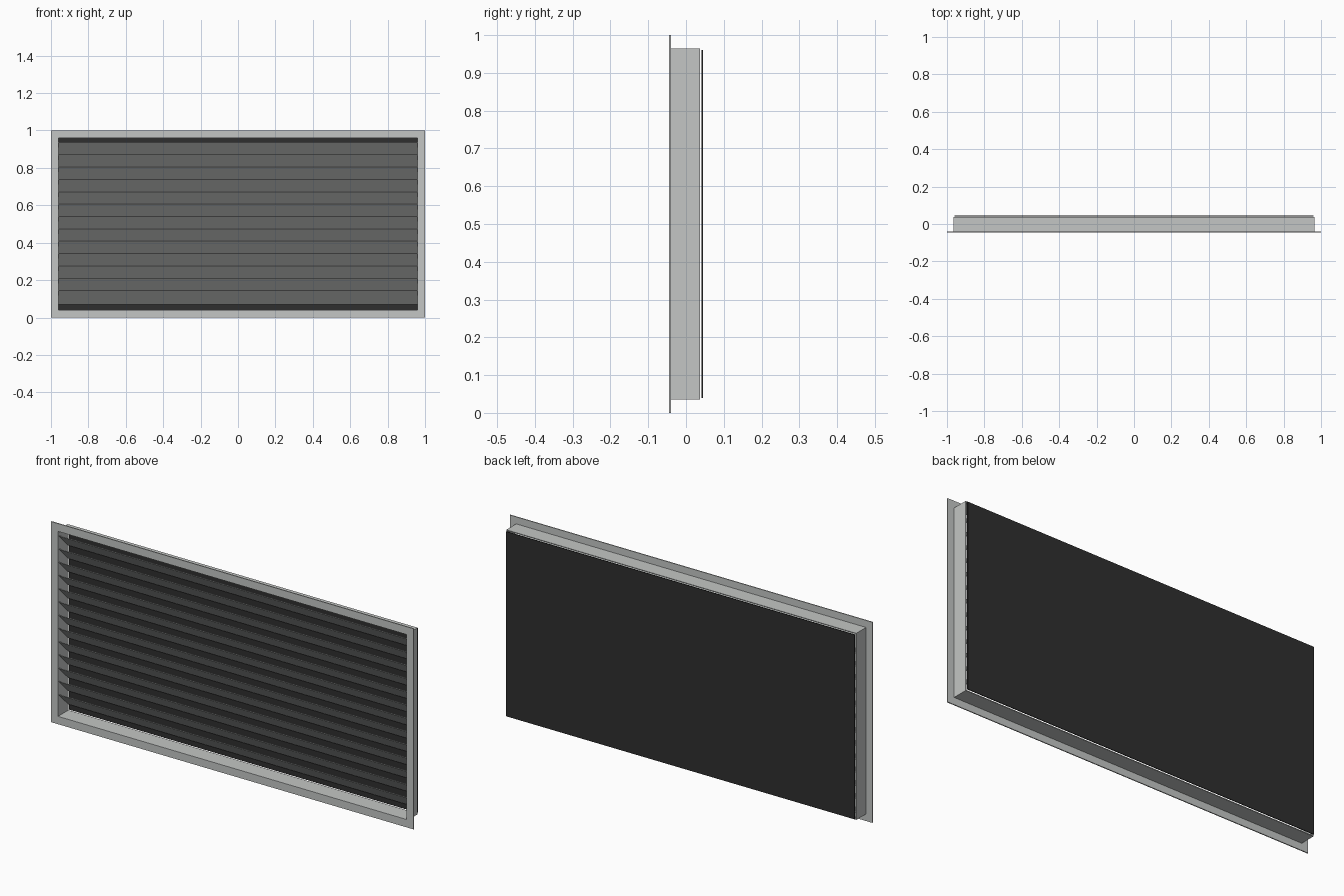
import bpy, bmesh, math
from mathutils import Matrix, Vector

if "Cube" in bpy.data.objects:
    bpy.data.objects.remove(bpy.data.objects["Cube"])


def material(name, rgb):
    m = bpy.data.materials.new(name)
    m.diffuse_color = (*rgb, 1)
    m.use_nodes = True
    m.node_tree.nodes["Principled BSDF"].inputs["Base Color"].default_value = m.diffuse_color
    return m


METAL = material("light grey metal", (0.55, 0.565, 0.555))
BLACK = material("black backing", (0.028, 0.028, 0.028))


def finish(bm, name, mat):
    bmesh.ops.recalc_face_normals(bm, faces=bm.faces)
    me = bpy.data.meshes.new(name)
    bm.to_mesh(me)
    bm.free()
    me.materials.append(mat)
    ob = bpy.data.objects.new(name, me)
    bpy.context.collection.objects.link(ob)
    return ob


def box(name, size, centre, mat, tilt=0.0):
    bm = bmesh.new()
    bmesh.ops.create_cube(bm, size=1)
    bmesh.ops.scale(bm, vec=size, verts=bm.verts)
    bmesh.ops.rotate(bm, matrix=Matrix.Rotation(tilt, 3, 'X'), verts=bm.verts)
    bmesh.ops.translate(bm, vec=centre, verts=bm.verts)
    return finish(bm, name, mat)


def ring(name, outer, inner, y0, y1, mat):
    """Rectangular frame; outer/inner are margins from the 2 x 1 outline."""
    bm = bmesh.new()
    loops = []
    for margin, y in ((outer, y0), (outer, y1), (inner, y1), (inner, y0)):
        x, z0, z1 = 1 - margin, margin, 1 - margin
        loops.append([bm.verts.new(p) for p in
                      ((-x, y, z0), (x, y, z0), (x, y, z1), (-x, y, z1))])
    for i in range(4):
        a, b = loops[i], loops[(i + 1) % 4]
        for j in range(4):
            k = (j + 1) % 4
            bm.faces.new((a[j], a[k], b[k], b[j]))
    return finish(bm, name, mat)


# Thin front flange and the shallow duct behind it
ring("front_flange", 0.0, 0.039, -0.045, -0.040, METAL)
ring("duct_collar", 0.035, 0.039, -0.040, 0.037, METAL)

# Backing sheet, standing just clear of the duct
box("back_panel", (1.92, 0.004, 0.92), (0, 0.043, 0.5), BLACK)

# Thirteen blades, front edge high and back edge low
COUNT, PITCH = 13, 0.066
for i in range(COUNT):
    z = 0.504 + (i - (COUNT - 1) / 2) * PITCH
    box(f"blade_{i + 1}", (1.92, 0.106, 0.003), (0, -0.002, z), METAL,
        -math.radians(45))
